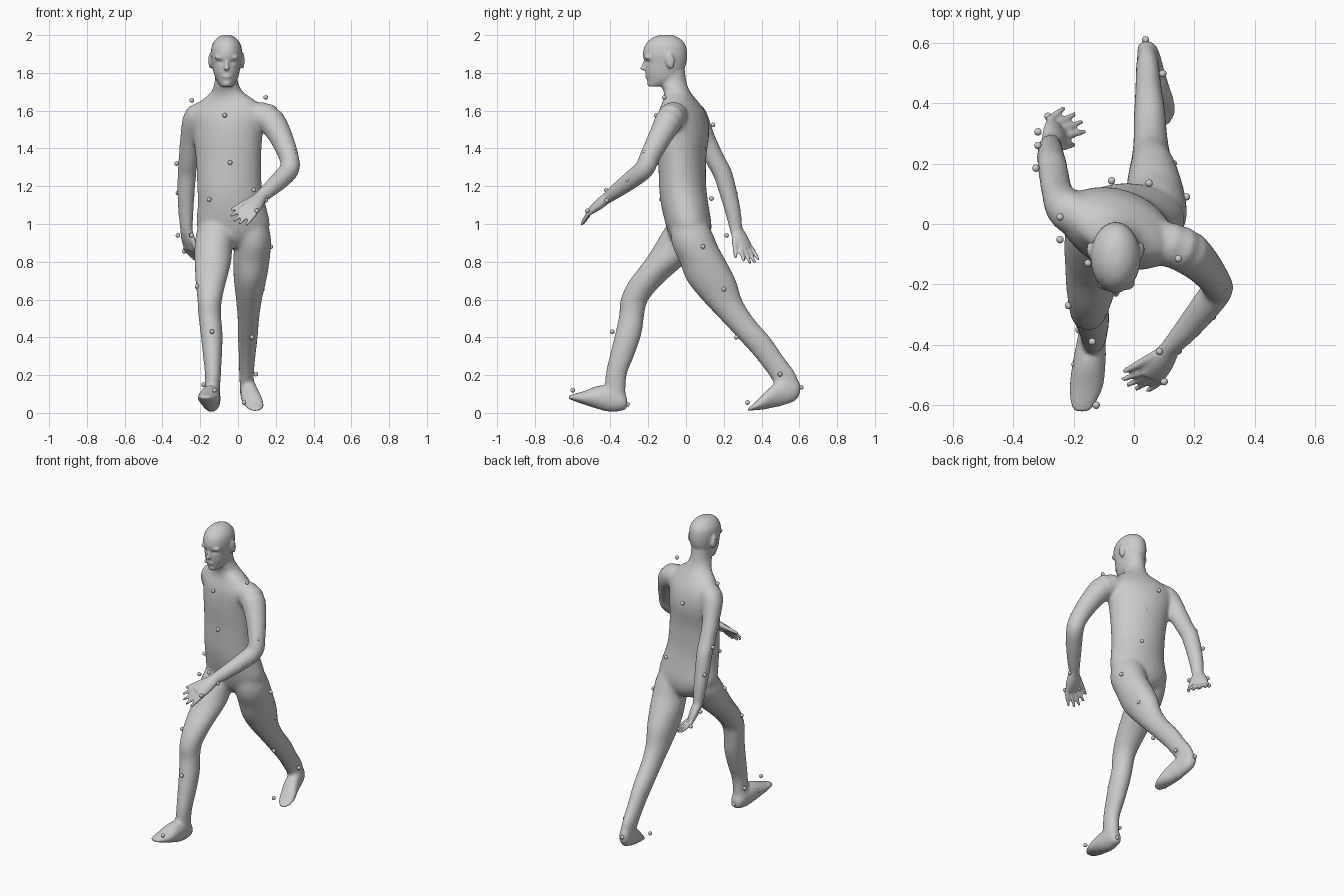
import bpy, bmesh, math
from mathutils import Vector, Matrix

bm = bmesh.new()
X, Y, Z = Vector((1, 0, 0)), Vector((0, 1, 0)), Vector((0, 0, 1))


def refine(rows, k=3):
    """Catmull-Rom interpolation of the section rows."""
    rows = [Vector(r) for r in rows]
    out = []
    for i in range(len(rows) - 1):
        p0, p1, p2 = rows[max(i - 1, 0)], rows[i], rows[i + 1]
        p3 = rows[min(i + 2, len(rows) - 1)]
        for j in range(k):
            t = j / k
            out.append(0.5 * (2 * p1 + (p2 - p0) * t + (2 * p0 - 5 * p1 + 4 * p2 - p3) * t * t
                              + (3 * p1 - p0 - 3 * p2 + p3) * t ** 3))
    return out + [rows[-1]]


def loft(rows, u, v=None, n=24):
    """Closed skin over ellipses (x, y, z, half width along u, half depth along v, yaw).
    Without v the sections stand square to the path."""
    rows = refine([tuple(r) + (0,) * (6 - len(r)) for r in rows])
    rings = []
    for i, r in enumerate(rows):
        c, (a, b, yaw) = Vector(r[:3]), r[3:6]
        if v is None:
            t = (Vector(rows[min(i + 1, len(rows) - 1)][:3]) - Vector(rows[max(i - 1, 0)][:3])).normalized()
            vv = t.cross(u).normalized()
            uu = vv.cross(t)
        else:
            m = Matrix.Rotation(math.radians(yaw), 3, 'Z')
            uu, vv = m @ u, m @ v
        ring = []
        for k in range(n):
            w = 2 * math.pi * k / n
            ring.append(bm.verts.new(c + uu * (a * math.cos(w)) + vv * (b * math.sin(w))))
        rings.append(ring)
    faces = [bm.faces.new(rings[0]), bm.faces.new(rings[-1][::-1])]
    for p, q in zip(rings, rings[1:]):
        for k in range(n):
            l = (k + 1) % n
            faces.append(bm.faces.new((p[k], q[k], q[l], p[l])))
    bmesh.ops.recalc_face_normals(bm, faces=faces)


def blob(c, s, rot=0):
    m = Matrix.Translation(c) @ Matrix.Rotation(math.radians(rot), 4, 'X') @ Matrix.Diagonal((*s, 1))
    bmesh.ops.create_uvsphere(bm, u_segments=16, v_segments=10, radius=1, matrix=m)


def hand(wrist, knuckle, w, bend, thumb):
    """Palm, four fingers and thumb; w is the direction across the palm, thumb side first."""
    a, k, w, bend = Vector(wrist), Vector(knuckle), Vector(w).normalized(), Vector(bend)
    loft([(*a, .036, .028), (*a.lerp(k, .5), .046, .027), (*k, .046, .018)], w)
    for i, f in enumerate((.9, 1.02, .98, .8)):
        s = k + w * (-.036 + .024 * i) - bend * .1
        e = s + bend * f + w * (-.015 + .01 * i)
        loft([(*s, .012, .013), (*s.lerp(e, .6), .011, .011), (*e, .008, .008)], w, n=10)
    s = a.lerp(k, .3) - w * .03
    loft([(*s, .017, .017), (*s.lerp(Vector(thumb), .5), .014, .014), (*thumb, .009, .009)], w, n=10)


# Torso and neck, chest twisted against the hips
loft([(-.025, .025, .875, .06, .06), (-.025, .022, .92, .14, .1), (-.025, .015, .99, .194, .121),
      (-.033, -.006, 1.1, .181, .126), (-.045, -.018, 1.2, .172, .125, -5), (-.05, -.02, 1.35, .176, .124, -13),
      (-.055, -.015, 1.48, .192, .13, -20), (-.055, -.02, 1.58, .204, .115, -20),
      (-.052, -.03, 1.65, .155, .083, -20), (-.057, -.045, 1.695, .09, .071, -12),
      (-.062, -.068, 1.75, .062, .071), (-.062, -.073, 1.82, .059, .066)], X, Y)

# Head, nose, lips, chin, brow and ears
loft([(-.06, -.16, 1.728, .03, .038), (-.06, -.12, 1.76, .054, .086), (-.061, -.115, 1.8, .068, .099),
      (-.061, -.108, 1.85, .077, .11), (-.061, -.111, 1.9, .083, .118), (-.061, -.109, 1.95, .076, .106),
      (-.061, -.108, 1.985, .05, .072), (-.061, -.106, 2.001, .02, .03)], X, Y)
blob((-.06, -.224, 1.825), (.014, .02, .012))
blob((-.06, -.215, 1.845), (.009, .018, .034), -18)
blob((-.06, -.204, 1.782), (.024, .013, .011))
blob((-.06, -.19, 1.745), (.024, .016, .017))
for s in (-1, 1):
    blob((-.06 + .033 * s, -.2, 1.882), (.032, .02, .013))
    blob((-.061 + .085 * s, -.085, 1.865), (.011, .024, .044), 12)

# Leading leg and foot
loft([(-.115, .01, 1.03, .08, .09), (-.12, -.015, .95, .102, .115), (-.13, -.055, .88, .101, .117),
      (-.133, -.11, .8, .098, .113), (-.143, -.205, .7, .083, .096), (-.15, -.273, .6, .066, .075),
      (-.15, -.287, .52, .061, .067), (-.14, -.305, .42, .059, .071), (-.135, -.34, .3, .051, .066),
      (-.133, -.37, .2, .043, .057), (-.138, -.375, .08, .042, .055)], X, Y)
loft([(-.135, -.31, .05, .028, .032), (-.137, -.34, .065, .044, .056), (-.142, -.40, .075, .05, .072),
      (-.15, -.47, .082, .055, .06), (-.158, -.54, .08, .055, .036), (-.17, -.6, .082, .038, .016),
      (-.172, -.621, .083, .02, .008)], X, Z)

# Trailing leg and foot
loft([(.065, .015, 1.03, .08, .09), (.072, .03, .95, .1, .112), (.077, .05, .88, .098, .121),
      (.07, .09, .8, .097, .125), (.064, .135, .7, .086, .131), (.058, .19, .6, .069, .107),
      (.055, .268, .5, .058, .091), (.052, .358, .4, .053, .088), (.048, .438, .3, .045, .077),
      (.045, .512, .2, .039, .075), (.045, .54, .12, .035, .055)], X, Y)
loft([(.04, .607, .13, .02, .03), (.045, .58, .12, .036, .058), (.055, .52, .115, .043, .075),
      (.065, .46, .088, .05, .06), (.08, .41, .06, .052, .042), (.09, .36, .032, .044, .018),
      (.092, .327, .016, .02, .007)], X, Z)

# Arm swinging forward
w = (.7, -.4, -.5)
loft([(.07, -.06, 1.575, .06, .07), (.155, -.08, 1.565, .078, .078), (.22, -.13, 1.475, .065, .065),
      (.268, -.19, 1.36, .053, .056), (.275, -.218, 1.295, .053, .054), (.235, -.275, 1.245, .052, .05),
      (.17, -.355, 1.185, .044, .042), (.115, -.415, 1.14, .036, .031)], Vector((.76, 0, -.65)))
hand((.115, -.418, 1.138), (.06, -.505, 1.07), w, (-.078, -.04, -.07), (-.035, -.49, 1.075))

# Arm swinging back
w = (-.6, .8, 0)
loft([(-.14, .02, 1.585, .06, .06), (-.215, .04, 1.57, .074, .07), (-.252, .1, 1.45, .06, .052),
      (-.265, .16, 1.33, .053, .05), (-.27, .193, 1.27, .053, .049), (-.275, .22, 1.18, .05, .046),
      (-.276, .248, 1.07, .045, .04), (-.274, .265, .97, .037, .031)], Vector(w))
hand((-.274, .265, .97), (-.255, .318, .868), w, (.08, .038, -.083), (-.2, .262, .82))

mesh = bpy.data.meshes.new("body")
bm.to_mesh(mesh)
bm.free()
body = bpy.data.objects.new("body", mesh)
bpy.context.collection.objects.link(body)
bpy.context.view_layer.objects.active = body
body.select_set(True)

# Fuse all parts into one skin
rm = body.modifiers.new("fuse", 'REMESH')
rm.mode, rm.voxel_size, rm.use_smooth_shade = 'VOXEL', .007, True
bpy.ops.object.modifier_apply(modifier="fuse")

# Soften the joints strongly, but keep hands, face and feet crisp
details = [((.04, -.5, 1.06), .14), ((-.235, .33, .86), .14), ((-.06, -.11, 1.87), .17),
           ((-.16, -.54, .08), .13), ((.085, .38, .04), .13)]
group = body.vertex_groups.new(name="joints")
group.add([v.index for v in body.data.vertices
           if all((v.co - Vector(c)).length > r for c, r in details)], 1, 'REPLACE')
for name, steps, grp in (("soften", 3, ""), ("blend", 40, "joints")):
    sm = body.modifiers.new(name, 'SMOOTH')
    sm.factor, sm.iterations, sm.vertex_group = .5, steps, grp
    bpy.ops.object.modifier_apply(modifier=name)

# Press in the eye sockets
for vert in body.data.vertices:
    for s in (-1, 1):
        d = vert.co - Vector((-.06 + .032 * s, -.205, 1.857))
        vert.co.y += .008 * math.exp(-(d.x / .017) ** 2 - (d.y / .05) ** 2 - (d.z / .011) ** 2)
body.data.shade_smooth()

# Small ball markers on the skin
points = [(-.245, .023, 1.655), (.147, -.115, 1.67), (-.07, -.158, 1.575), (-.042, -.15, 1.325),
          (-.153, -.13, 1.13), (.09, -.085, 1.175), (.05, .135, 1.135), (-.074, .143, 1.525),
          (-.015, .092, 1.4),
          (-.325, .185, 1.32), (-.318, .26, 1.165), (-.318, .305, .94), (-.248, .215, .94), (-.285, .357, .855),
          (.297, -.217, 1.38), (.26, -.307, 1.235), (.084, -.422, 1.18), (.147, -.42, 1.125),
          (.1, -.522, 1.07), (.025, -.48, 1.09),
          (.174, .09, .88), (.13, .2, .655), (.074, .267, .4), (.095, .498, .205), (.106, .447, .09),
          (.032, .326, .055), (.038, .61, .135),
          (-.245, -.052, .94), (-.217, -.27, .67), (-.138, -.39, .43), (-.182, -.35, .15),
          (-.195, -.465, .095), (-.125, -.6, .12), (-.13, -.31, .045)]
ball = bpy.data.meshes.new("marker")
bm = bmesh.new()
bmesh.ops.create_icosphere(bm, subdivisions=2, radius=.0125)
bm.to_mesh(ball)
bm.free()
ball.shade_smooth()
for i, p in enumerate(points):
    o = bpy.data.objects.new(f"marker_{i + 1:02d}", ball)
    o.location = p
    bpy.context.collection.objects.link(o)
